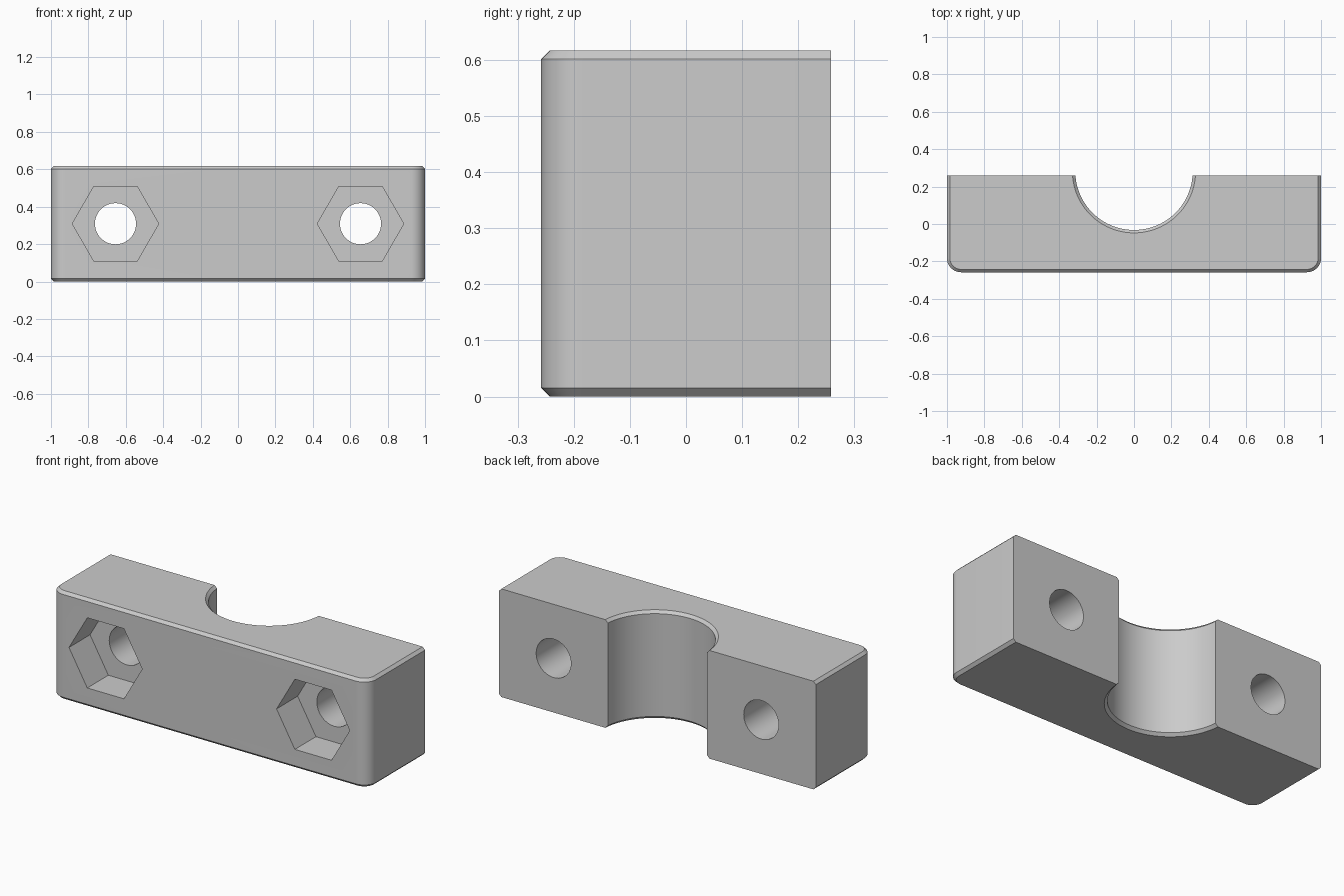
import bpy, bmesh, math
from mathutils import Matrix

if "Cube" in bpy.data.objects:
    bpy.data.objects.remove(bpy.data.objects["Cube"])

HALF_W, HALF_D, HEIGHT = 1.0, 0.258, 0.617
CHAMFER, CORNER = 0.0155, 0.075
GROOVE_Y, GROOVE_R = 0.282, 0.314
HOLE_X, HOLE_Z, HOLE_R = 0.655, 0.309, 0.11
HEX_R, HEX_DEPTH = 0.231, 0.19

grey = bpy.data.materials.new("light grey")
grey.diffuse_color = (0.6, 0.6, 0.6, 1)
grey.use_nodes = True
grey.node_tree.nodes["Principled BSDF"].inputs["Base Color"].default_value = grey.diffuse_color


def arc(cx, cy, r, a0, a1, n):
    return [(cx + r * math.cos(a0 + (a1 - a0) * i / n),
             cy + r * math.sin(a0 + (a1 - a0) * i / n)) for i in range(n + 1)]


def outline(d):
    """Plan outline, pulled in by d everywhere but the flat back."""
    cx, cy, r = HALF_W - CORNER, -HALF_D + CORNER, CORNER - d
    g = GROOVE_R + d
    a = math.asin((HALF_D - GROOVE_Y) / g)
    pts = [(-HALF_W + d, HALF_D)]
    pts += arc(-cx, cy, r, math.pi, 1.5 * math.pi, 10)
    pts += arc(cx, cy, r, 1.5 * math.pi, 2 * math.pi, 10)
    pts += [(HALF_W - d, HALF_D)]
    pts += arc(0, GROOVE_Y, g, a, -math.pi - a, 64)
    return pts


def make_object(name, bm):
    bmesh.ops.recalc_face_normals(bm, faces=bm.faces)
    mesh = bpy.data.meshes.new(name)
    bm.to_mesh(mesh)
    bm.free()
    mesh.materials.append(grey)
    obj = bpy.data.objects.new(name, mesh)
    bpy.context.collection.objects.link(obj)
    return obj


def make_cutter(name, x, radius, sides, y0, y1):
    """Prism along y; with six sides its points face left and right."""
    bm = bmesh.new()
    m = (Matrix.Translation((x, (y0 + y1) / 2, HOLE_Z))
         @ Matrix.Rotation(math.pi / 2, 4, 'X')
         @ Matrix.Rotation(math.pi / 2, 4, 'Z'))
    bmesh.ops.create_cone(bm, cap_ends=True, segments=sides, radius1=radius,
                          radius2=radius, depth=y1 - y0, matrix=m)
    # turn hexagon so a vertex lies on the x axis
    if max(v.co.x for v in bm.verts) - x < radius * 0.95:
        bmesh.ops.rotate(bm, verts=bm.verts, cent=(x, 0, HOLE_Z),
                         matrix=Matrix.Rotation(math.pi / 6, 3, 'Y'))
    obj = make_object(name, bm)
    obj.hide_render = True
    return obj


# Clamp body: stacked outlines with chamfered top and bottom rims
bm = bmesh.new()
layers = [(0, CHAMFER), (CHAMFER, 0), (HEIGHT - CHAMFER, 0), (HEIGHT, CHAMFER)]
rings = [[bm.verts.new((x, y, z)) for x, y in outline(d)] for z, d in layers]
n = len(rings[0])
for low, high in zip(rings, rings[1:]):
    for i in range(n):
        j = (i + 1) % n
        bm.faces.new((low[i], low[j], high[j], high[i]))
bm.faces.new(rings[0])
bm.faces.new(rings[-1])
# merge the layered strips of the flat back faces
bmesh.ops.recalc_face_normals(bm, faces=bm.faces)
back = [e for e in bm.edges if len(e.link_faces) == 2
        and all(f.normal.y > 0.9999 for f in e.link_faces)]
bmesh.ops.dissolve_edges(bm, edges=back, use_verts=False)
body = make_object("clamp_body", bm)

# Bolt holes right through, with hexagonal nut pockets at the front
cutters = []
for side, x in (("left", -HOLE_X), ("right", HOLE_X)):
    cutters.append(make_cutter(side + "_nut_cutter", x, HEX_R, 6,
                               -HALF_D - 0.1, -HALF_D + HEX_DEPTH))
    cutters.append(make_cutter(side + "_bolt_cutter", x, HOLE_R, 48, -0.5, 0.5))

bpy.context.view_layer.objects.active = body
body.select_set(True)
for cutter in cutters:
    mod = body.modifiers.new("cut", 'BOOLEAN')
    mod.operation, mod.solver, mod.object = 'DIFFERENCE', 'EXACT', cutter
    bpy.ops.object.modifier_apply(modifier=mod.name)
for cutter in cutters:
    bpy.data.objects.remove(cutter)

bpy.ops.object.shade_smooth_by_angle(angle=math.radians(30))
